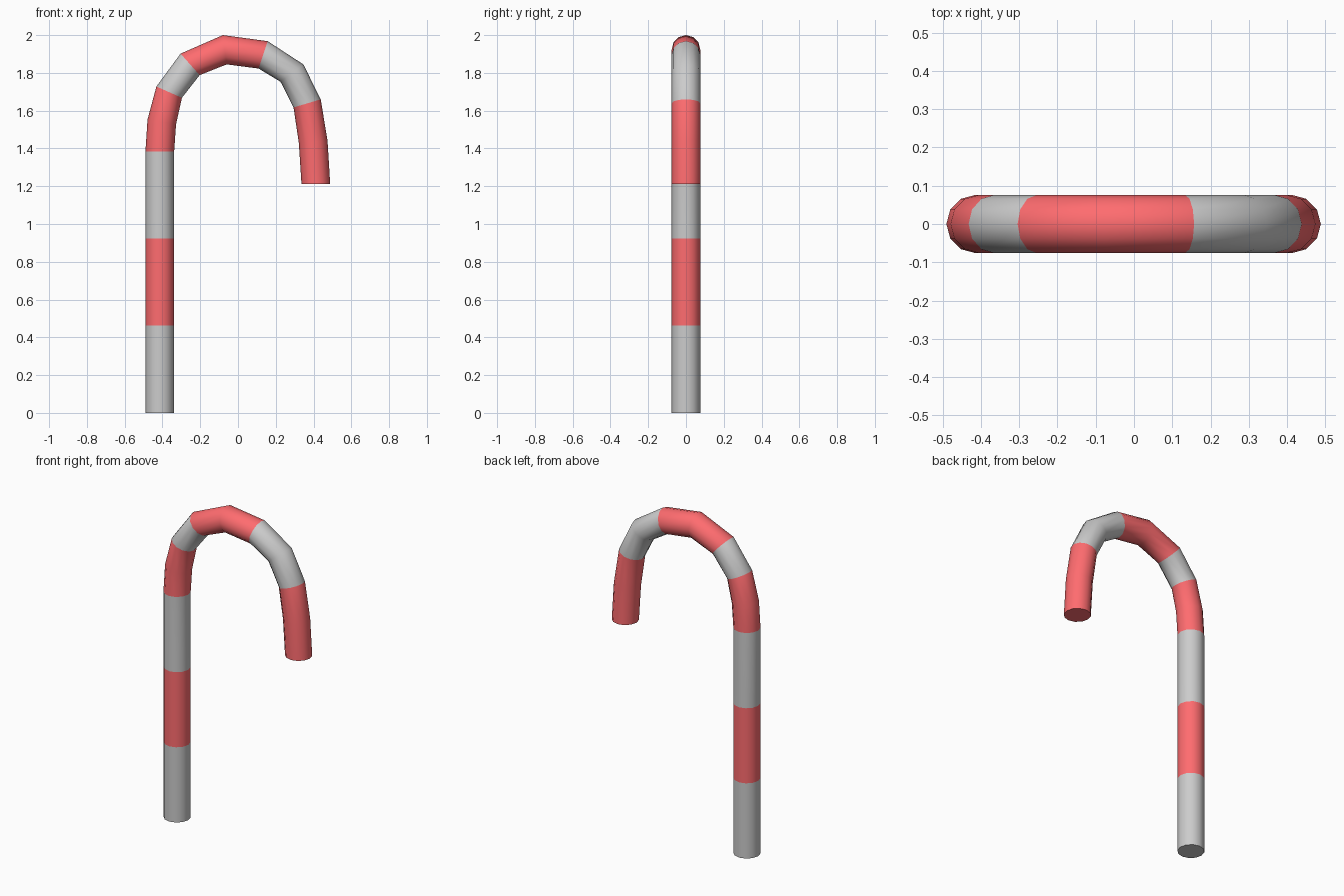
import bpy, bmesh, math
from mathutils import Vector

if "Cube" in bpy.data.objects:
    bpy.data.objects.remove(bpy.data.objects["Cube"])

SIDES, R = 12, 0.076

# Cane profile stations: outer x, z, inner x, z, band after the station (1 = red)
RINGS = [
    (-0.49, 0.0, -0.338, 0.0, 0),
    (-0.49, 0.462, -0.338, 0.462, 1),
    (-0.49, 0.923, -0.338, 0.923, 0),
    (-0.49, 1.385, -0.338, 1.385, 1),
    (-0.479, 1.553, -0.328, 1.527, 1),
    (-0.432, 1.728, -0.297, 1.668, 0),
    (-0.304, 1.902, -0.203, 1.788, 1),
    (-0.080, 2.0, -0.060, 1.845, 1),
    (0.157, 1.968, 0.109, 1.823, 0),
    (0.346, 1.845, 0.225, 1.753, 0),
    (0.438, 1.66, 0.294, 1.617, 1),
    (0.474, 1.44, 0.322, 1.43, 1),
    (0.488, 1.213, 0.336, 1.213, 1),
]


def material(name, color):
    m = bpy.data.materials.new(name)
    m.diffuse_color = color
    m.use_nodes = True
    m.node_tree.nodes["Principled BSDF"].inputs["Base Color"].default_value = m.diffuse_color
    return m


bm = bmesh.new()
loops = []
for ox, oz, ix, iz, _ in RINGS:
    outer, inner = Vector((ox, 0, oz)), Vector((ix, 0, iz))
    mid, half = (outer + inner) / 2, (outer - inner) / 2
    angles = [2 * math.pi * k / SIDES for k in range(SIDES)]
    loops.append([bm.verts.new(mid + half * math.cos(a) + Vector((0, R * math.sin(a), 0)))
                  for a in angles])

# Striped tube walls
for i in range(len(loops) - 1):
    a, b = loops[i], loops[i + 1]
    for k in range(SIDES):
        n = (k + 1) % SIDES
        bm.faces.new((a[k], a[n], b[n], b[k])).material_index = RINGS[i][4]

# End caps
bm.faces.new(loops[0]).material_index = 0
bm.faces.new(loops[-1]).material_index = 1
bmesh.ops.recalc_face_normals(bm, faces=bm.faces)

mesh = bpy.data.meshes.new("striped_cane")
bm.to_mesh(mesh)
bm.free()
mesh.materials.append(material("grey", (0.8, 0.8, 0.8, 1)))
mesh.materials.append(material("red", (1.0, 0.15, 0.16, 1)))

cane = bpy.data.objects.new("striped_cane", mesh)
bpy.context.collection.objects.link(cane)
bpy.context.view_layer.objects.active = cane
cane.select_set(True)
bpy.ops.object.shade_smooth_by_angle(angle=math.radians(40))
